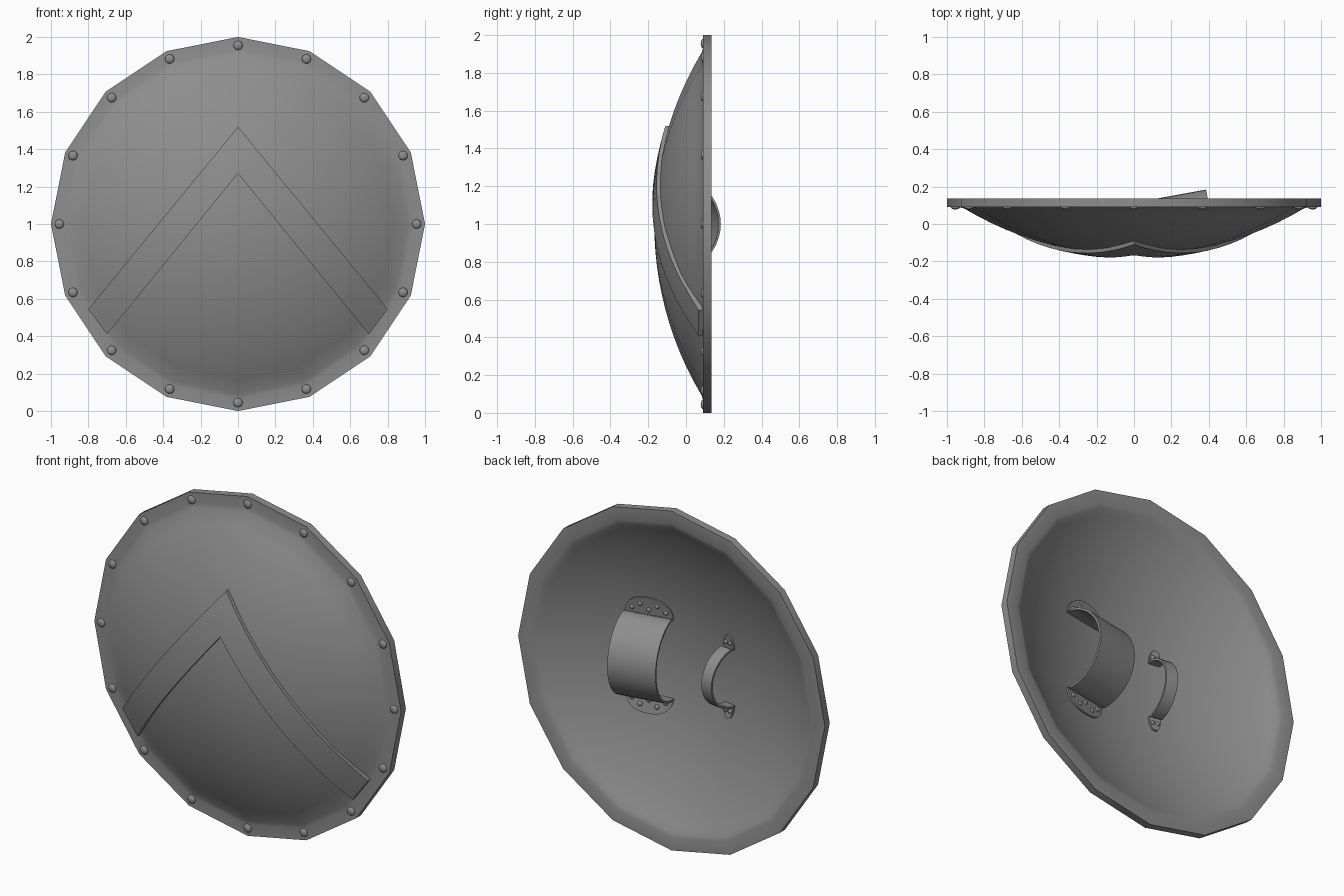
import bpy, bmesh
from math import sin, cos, pi, sqrt, hypot, atan
from mathutils import Vector, Matrix

if "Cube" in bpy.data.objects:
    bpy.data.objects.remove(bpy.data.objects["Cube"])

SIDES, RAD = 16, 1.769

# dark grey metal shared by every part
metal = bpy.data.materials.new("dark_metal")
metal.diffuse_color = (0.27, 0.27, 0.27, 1)
metal.use_nodes = True
metal.node_tree.nodes["Principled BSDF"].inputs["Base Color"].default_value = metal.diffuse_color


def dome(r):
    """Front surface depth (y) at distance r from the shield's centre."""
    return -0.168 + RAD - sqrt(RAD * RAD - r * r)


def finish(name, bm, angle=40):
    bmesh.ops.remove_doubles(bm, verts=bm.verts, dist=1e-5)
    bmesh.ops.recalc_face_normals(bm, faces=bm.faces)
    me = bpy.data.meshes.new(name)
    bm.to_mesh(me)
    bm.free()
    me.materials.append(metal)
    ob = bpy.data.objects.new(name, me)
    bpy.context.collection.objects.link(ob)
    bpy.ops.object.select_all(action='DESELECT')
    ob.select_set(True)
    bpy.context.view_layer.objects.active = ob
    bpy.ops.object.shade_smooth_by_angle(angle=angle * pi / 180)
    return ob


def loft(name, sections, angle=40):
    """Skin closed cross-sections and cap both ends."""
    bm = bmesh.new()
    rows = [[bm.verts.new(p) for p in s] for s in sections]
    n = len(rows[0])
    for a, b in zip(rows, rows[1:]):
        for i in range(n):
            bm.faces.new((a[i], a[(i + 1) % n], b[(i + 1) % n], b[i]))
    bm.faces.new(rows[0])
    bm.faces.new(rows[-1])
    return finish(name, bm, angle)


def rivets(name, spots, radius, height):
    """Flattened domes; spots = (position, outward normal)."""
    bm = bmesh.new()
    for pos, nrm in spots:
        rot = Vector(nrm).to_track_quat('Z', 'Y').to_matrix().to_4x4()
        m = Matrix.Translation(pos) @ rot @ Matrix.Diagonal((radius, radius, height, 1))
        bmesh.ops.create_uvsphere(bm, u_segments=12, v_segments=8, radius=1, matrix=m)
    return finish(name, bm, 60)


# shield body: lathed profile of dome, flat rim and hollow back
N = 12
prof = [(0.91 * k / N, dome(0.91 * k / N)) for k in range(N + 1)]
prof += [(0.935, 0.09), (1, 0.09), (1, 0.135), (0.925, 0.135), (0.9, 0.125)]
prof += [(0.87 * k / N, dome(0.87 * k / N) + 0.045) for k in range(N, -1, -1)]
bm = bmesh.new()
rings = [[bm.verts.new((r * cos(2 * pi * i / SIDES), y, 1 + r * sin(2 * pi * i / SIDES)))
          for i in range(SIDES)] if r > 0 else [bm.verts.new((0, y, 1))] * SIDES
         for r, y in prof]
for a, b in zip(rings, rings[1:]):
    for i in range(SIDES):
        j = (i + 1) % SIDES
        bm.faces.new(list(dict.fromkeys((a[i], a[j], b[j], b[i]))))
finish("shield_body", bm)

# rim rivets
rivets("rim_rivets", [((0.955 * cos(2 * pi * i / SIDES), 0.09, 1 + 0.955 * sin(2 * pi * i / SIDES)),
                       (0, -1, 0)) for i in range(SIDES)], 0.025, 0.012)

# raised chevron hugging the dome
sections = []
for k in range(-14, 15):
    t = k / 14
    outer = Vector((0.8 * t, 0, 1.52 - 0.975 * abs(t)))
    inner = Vector((0.7 * t, 0, 1.27 - 0.86 * abs(t)))
    front, back = [], []
    for s in range(6):
        p = outer.lerp(inner, s / 5)
        y = min(dome(hypot(p.x, p.z - 1)) - 0.019, 0.065)
        front.append((p.x, y, p.z))
        back.append((p.x, y + 0.03, p.z))
    sections.append(front + back[::-1])
loft("chevron", sections, angle=30)


def strap(name, cx, half_w, half_z, height, tab, spots):
    """Arched band with riveted rounded tabs, tilted to the inner surface at cx."""
    tilt = atan(cx / RAD) * 1.1
    y0 = dome(abs(cx)) + 0.049

    def place(u, h, z):
        return (cx + u * cos(tilt) - h * sin(tilt), y0 + u * sin(tilt) + h * cos(tilt), 1 + z)

    sag = lambda z: z * z / (2 * RAD)
    th = 0.012
    # rows of (z, h, half width, thickness direction z, h)
    end = []
    for k in range(9):
        a = pi / 2 * (1 - k / 8)
        z = half_z + tab * sin(a)
        end.append((z, sag(z), half_w * max(cos(a) ** 0.8, 0.1), 0, th))
    arc = []
    for k in range(21):
        a = pi / 2 - pi * k / 20
        arc.append((half_z * sin(a), sag(half_z) + height * cos(a), half_w,
                    th * sin(a), th * cos(a)))
    arc = arc[1:-1]
    rows = end + arc + [(-z, h, w, 0, dh) for z, h, w, dz, dh in reversed(end)]
    loft(name, [[place(-w, h, z), place(w, h, z), place(w, h + dh, z + dz), place(-w, h + dh, z + dz)]
                for z, h, w, dz, dh in rows], angle=35)
    rivets(name + "_rivets",
           [(place(u, sag(half_z + d) + th, s * (half_z + d)), (-sin(tilt), cos(tilt), -s * 0.15))
            for u, d in spots for s in (1, -1)], min(0.014, half_w * 0.35), 0.01)


# wide forearm band and narrow hand grip
strap("forearm_band", 0.292, 0.142, 0.235, 0.23, 0.105,
      [(-0.1, 0.03), (-0.05, 0.06), (0, 0.03), (0.05, 0.06), (0.1, 0.03)])
strap("hand_grip", -0.22, 0.036, 0.165, 0.175, 0.08, [(-0.016, 0.035), (0.016, 0.035)])
